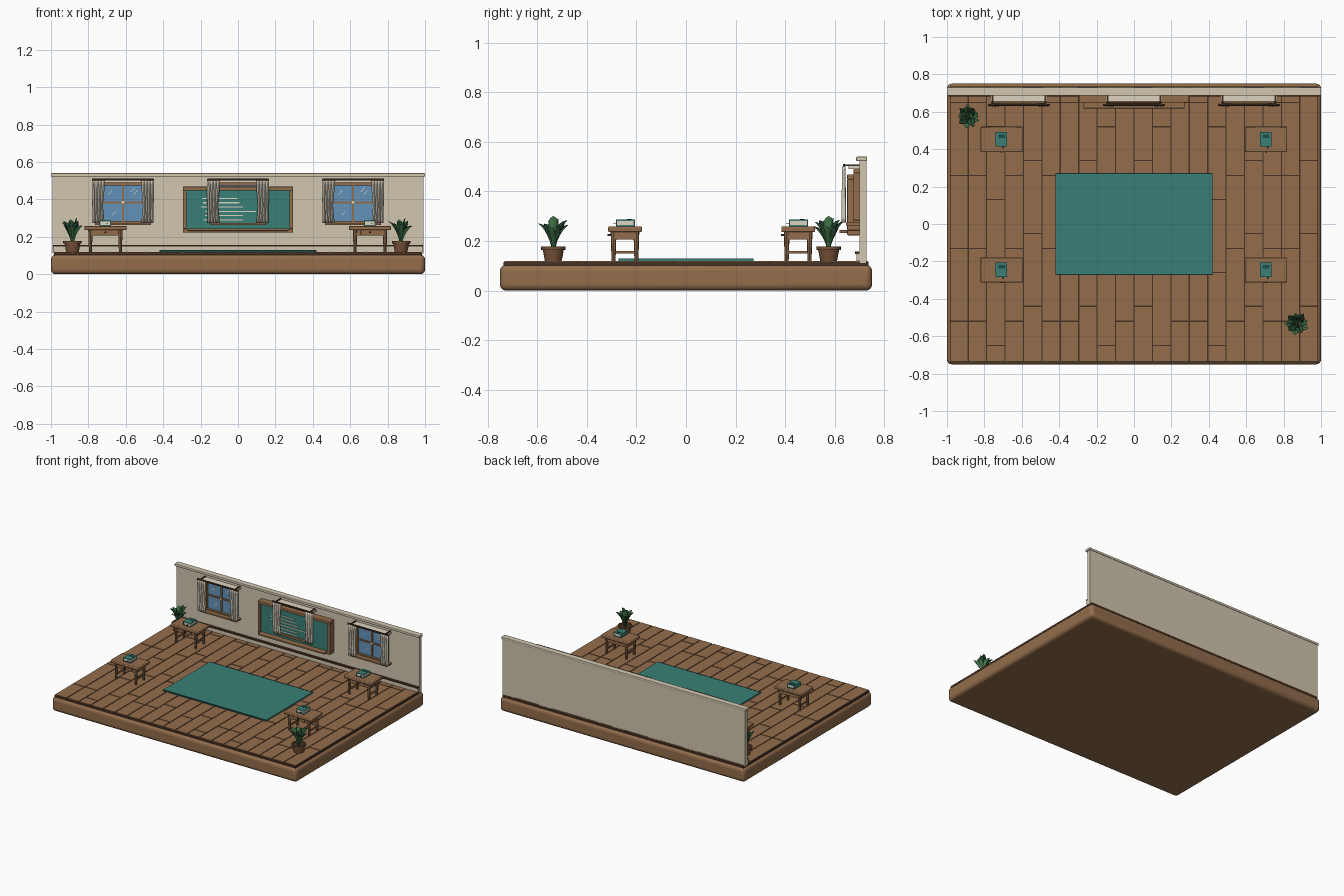
import bpy, bmesh, math, random
from mathutils import Matrix, Vector

random.seed(4)
cube = bpy.data.objects.get("Cube")
if cube:
    bpy.data.objects.remove(cube, do_unlink=True)


def material(name, rgb):
    lin = [((c / 255 + 0.055) / 1.055) ** 2.4 for c in rgb] + [1]
    m = bpy.data.materials.new(name)
    m.use_nodes = True
    m.diffuse_color = lin
    bsdf = m.node_tree.nodes["Principled BSDF"]
    bsdf.inputs["Base Color"].default_value = lin
    bsdf.inputs["Roughness"].default_value = 0.8
    return m


WOOD = material("warm wood", (147, 109, 76))
DARK = material("dark wood", (70, 49, 36))
WALL = material("beige wall", (209, 199, 176))
CLOTH = material("cream cloth", (222, 213, 194))
TEAL = material("teal", (56, 128, 118))
DEEP = material("deep teal", (30, 76, 72))
GLASS = material("blue glass", (100, 146, 186))
LEAF = material("leaf green", (68, 122, 76))
SHADE = material("dark leaf green", (38, 76, 54))
POT = material("clay brown", (122, 84, 58))


def finish(name, bm, mat, bevel=0, segments=2, smooth=False):
    bmesh.ops.recalc_face_normals(bm, faces=bm.faces[:])
    me = bpy.data.meshes.new(name)
    bm.to_mesh(me)
    bm.free()
    me.materials.append(mat)
    ob = bpy.data.objects.new(name, me)
    bpy.context.collection.objects.link(ob)
    if bevel:
        mod = ob.modifiers.new("bevel", "BEVEL")
        mod.width, mod.segments = bevel, segments
    if smooth:
        bpy.ops.object.select_all(action="DESELECT")
        ob.select_set(True)
        bpy.context.view_layer.objects.active = ob
        bpy.ops.object.shade_smooth_by_angle(angle=math.radians(40))
    return ob


def boxes(name, spans, mat, bevel=0, segments=2, tilt=0, smooth=False):
    """Each span is (x0, x1, y0, y1, z0, z1); tilt turns it about y."""
    bm = bmesh.new()
    for x0, x1, y0, y1, z0, z1 in spans:
        mid = Vector((x0 + x1, y0 + y1, z0 + z1)) / 2
        size = Matrix.Diagonal((x1 - x0, y1 - y0, z1 - z0, 1))
        bmesh.ops.create_cube(bm, size=1, matrix=Matrix.Translation(mid)
                              @ Matrix.Rotation(tilt, 4, "Y") @ size)
    return finish(name, bm, mat, bevel, segments, smooth)


def lathe(name, profile, at, mat, sides=20):
    bm = bmesh.new()
    rings = [[bm.verts.new((at[0] + r * math.cos(math.tau * i / sides),
                            at[1] + r * math.sin(math.tau * i / sides), z))
              for i in range(sides)] for r, z in profile]
    for a, b in zip(rings, rings[1:]):
        for i in range(sides):
            j = (i + 1) % sides
            bm.faces.new((a[i], a[j], b[j], b[i]))
    bm.faces.new(rings[0])
    bm.faces.new(rings[-1])
    return finish(name, bm, mat, smooth=True)


def bars(x0, x1, y0, y1, z0, z1, t):
    """Four bars of a rectangular frame."""
    return [(x0, x1, y0, y1, z1 - t, z1), (x0, x1, y0, y1, z0, z0 + t),
            (x0, x0 + t, y0, y1, z0 + t, z1 - t), (x1 - t, x1, y0, y1, z0 + t, z1 - t)]


# Platform and floor boards
boxes("platform", [(-1, 1, -.75, .75, 0, .104)], WOOD, .025, 4, smooth=True)
boxes("floor_bed", [(-.985, .985, -.735, .735, .1, .115)], DARK)
PITCH, LENGTH, FLOOR = .0985, .39, .12
planks = []
for col in range(20):
    x = (col - 10) * PITCH
    y = -.735
    stop = [-.52, -.44, -.65][col % 3] if col % 4 != 1 else -.52
    while y < .735:
        end = min(stop, .735)
        planks.append((x + .003, x + PITCH - .003, y + .003, end - .003, .105, FLOOR))
        y, stop = end, stop + LENGTH
boxes("floor_boards", planks, WOOD)

# Back wall with cap and skirting
boxes("back_wall", [(-.992, .992, .7, .727, .11, .53)], WALL)
boxes("wall_cap", [(-1, 1, .686, .73, .522, .54)], WALL, .004)
boxes("skirting", [(-.99, .99, .687, .702, FLOOR, .147)], WALL)
boxes("skirting_rail", [(-.99, .99, .682, .702, .147, .157)], DARK)

# Rug
boxes("rug", [(-.42, .42, -.27, .27, FLOOR, .129)], TEAL)
boxes("rug_hem", [(-.42, .42, s * .27 - .003, s * .27 + .003, FLOOR, .13)
                  for s in (-1, 1)], DEEP)

# Chalkboard
boxes("board_frame", bars(-.295, .295, .65, .7, .223, .468, .02), WOOD, .003)
boxes("board_panel", [(-.28, .28, .66, .7, .235, .455)], TEAL)
boxes("chalk_tray", [(-.27, .27, .618, .655, .232, .244)], WOOD, .003)
lines = []
for row in range(6):
    z = .405 - row * .023
    start = -.2 + random.uniform(0, .03)
    lines.append((start, start + random.uniform(.18, .29), .656, .661, z - .003, z + .003))
boxes("chalk_lines", lines, CLOTH)


def curtain(name, x, side):
    """Folded cloth, gathered a little above its hem."""
    bm = bmesh.new()
    cols, rows = 24, 10
    grid = []
    for r in range(rows + 1):
        v = r / rows
        width = .066 - .014 * math.sin(math.pi * v) ** 2 * v - .006 * v
        row = []
        for c in range(cols + 1):
            u = c / cols
            fold = .008 * math.cos(u * math.tau * 4) * (.6 + .4 * v)
            row.append(bm.verts.new((x + side * (.165 - u * width - .004 * v),
                                     .636 + fold, .5 - .225 * v)))
        grid.append(row)
    for a, b in zip(grid, grid[1:]):
        for c in range(cols):
            bm.faces.new((a[c], a[c + 1], b[c + 1], b[c]))
    ob = finish(name, bm, CLOTH, smooth=True)
    mod = ob.modifiers.new("thickness", "SOLIDIFY")
    mod.thickness, mod.offset = .004, 0


def window(tag, x):
    boxes(tag + "_window_frame", bars(x - .13, x + .13, .675, .702, .268, .49, .016), WOOD, .002)
    boxes(tag + "_window_glass", [(x - .12, x + .12, .69, .702, .275, .485)], GLASS)
    boxes(tag + "_window_mullions", [(x - .005, x + .005, .682, .7, .28, .48),
                                     (x - .12, x + .12, .682, .7, .379, .389)], WOOD)
    boxes(tag + "_window_catch", [(x - .007, x + .007, .678, .685, .377, .391)], CLOTH)
    boxes(tag + "_window_sill", [(x - .15, x + .15, .645, .702, .262, .275)], WOOD, .003)
    boxes(tag + "_window_header", [(x - .15, x + .15, .655, .702, .49, .502)], CLOTH)
    boxes(tag + "_curtain_rod", [(x - .165, x + .165, .632, .641, .501, .511)], DARK, .002)
    boxes(tag + "_rod_brackets", [(x + s - .004, x + s + .004, .636, .702, .503, .509)
                                  for s in (-.14, .14)], DARK)
    boxes(tag + "_glass_glints", [(x + a, x + a + .003, .687, .691, z, z + .032)
                                  for a, z in ((-.07, .42), (.05, .435), (.065, .42), (-.05, .31))],
          CLOTH, tilt=.7)
    for side, word in ((-1, "right"), (1, "left")):
        curtain(f"{tag}_{word}_curtain", x + 0, side)


for tag, x in (("right", -.615), ("middle", 0), ("left", .615)):
    window(tag, x)


# Desks with books
def desk(tag, x, y):
    boxes(tag + "_desk_top", [(x - .113, x + .113, y - .068, y + .068, .236, .259)],
          WOOD, .005, smooth=True)
    boxes(tag + "_desk_apron", [(x - .088, x + .088, y - .052, y + .052, .207, .238)], WOOD)
    boxes(tag + "_desk_drawer", [(x - .05, x + .05, y - .057, y - .05, .212, .234)], WOOD, .002)
    boxes(tag + "_drawer_knob", [(x - .006, x + .006, y - .07, y - .055, .22, .229)], DARK, .002)
    bm = bmesh.new()
    for sx in (-1, 1):
        for sy in (-1, 1):
            bmesh.ops.create_cone(
                bm, cap_ends=True, segments=8, radius1=.008, radius2=.012, depth=.12,
                matrix=Matrix.Translation((x + sx * .08, y + sy * .046, FLOOR + .06)))
    finish(tag + "_desk_legs", bm, WOOD, smooth=True)
    boxes(tag + "_desk_stretchers", [(x + s - .004, x + s + .004, y - .046, y + .046, .15, .16)
                                     for s in (-.08, .08)], WOOD)
    boxes(tag + "_book_covers", [(x - .03, x + .03, y - .037, y + .04, z, z + .005)
                                 for z in (.259, .281)]
          + [(x - .031, x - .026, y - .037, y + .04, .259, .286)], TEAL)
    boxes(tag + "_book_pages", [(x - .027, x + .027, y - .034, y + .037, .263, .282)], CLOTH)
    boxes(tag + "_book_panel", [(x - .016, x + .018, y + .008, y + .026, .285, .288)], DEEP)
    boxes(tag + "_bookmark", [(x + .006, x + .013, y - .048, y, .27, .273)], DEEP)


for depth, y in (("back", .452), ("front", -.246)):
    for side, x in (("right", -.709), ("left", .706)):
        desk(f"{depth}_{side}", x, y)


# Potted plants
def leaves(name, at, mat, blades):
    bm = bmesh.new()
    steps = 8
    for angle, reach, height in blades:
        out = Vector((math.cos(angle), math.sin(angle), 0))
        across = Vector((-out.y, out.x, 0))
        rows = []
        for i in range(steps + 1):
            t = i / steps
            mid = Vector((*at, .168)) + out * (.008 + reach * t ** 1.6)
            mid.z += height * (t - .12 * t ** 4)
            w = .003 + .017 * math.sin(math.pi * t ** 1.5) if i < steps else .001
            lift = Vector((0, 0, w * .35)) - out * w * .3
            rows.append([bm.verts.new(p) for p in
                         (mid - across * w + lift, mid, mid + across * w + lift)])
        for a, b in zip(rows, rows[1:]):
            for c in (0, 1):
                bm.faces.new((a[c], a[c + 1], b[c + 1], b[c]))
    ob = finish(name, bm, mat, smooth=True)
    ob.modifiers.new("thickness", "SOLIDIFY").thickness = .0015


for tag, at in (("back_right", (-.885, .575)), ("front_left", (.872, -.535))):
    lathe(tag + "_pot", [(.034, FLOOR), (.042, .163), (.049, .164), (.05, .177),
                         (.043, .177), (.041, .168)], at, POT)
    lathe(tag + "_soil", [(.041, .166), (.041, .17)], at, DARK)
    ring = [(i * math.tau / 9 + .3, random.uniform(.042, .06), random.uniform(.1, .135))
            for i in range(9)]
    inner = [(i * math.tau / 3, .015, .15 - .01 * i) for i in range(3)]
    leaves(tag + "_light_leaves", at, LEAF, ring[::2] + inner[:2])
    leaves(tag + "_dark_leaves", at, SHADE, ring[1::2] + inner[2:])
